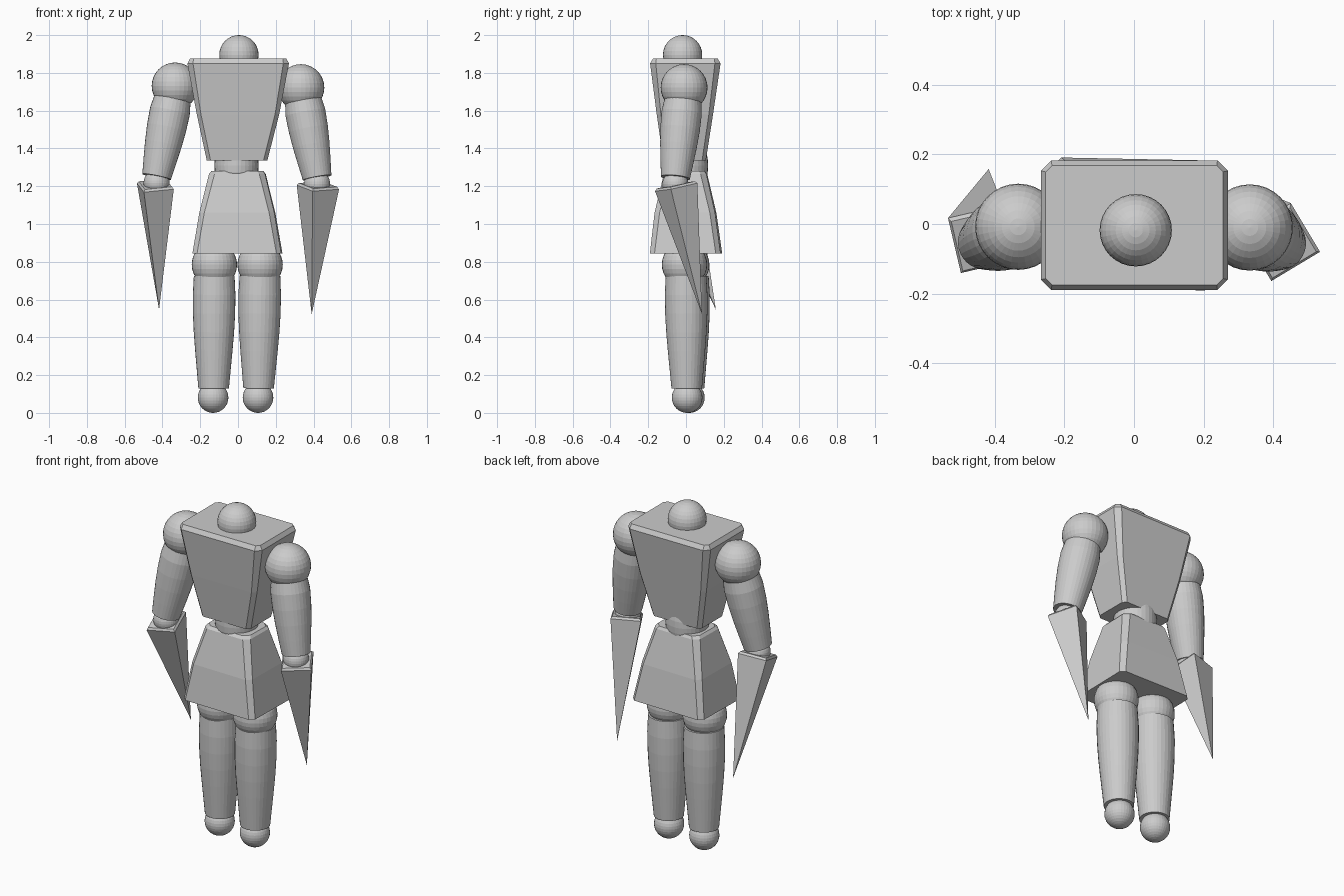
import bpy, bmesh
from math import cos, sin, pi
from mathutils import Vector, Matrix

cube = bpy.data.objects.get("Cube")
if cube:
    bpy.data.objects.remove(cube, do_unlink=True)

grey = bpy.data.materials.new("plain grey")
grey.use_nodes = True
COLOUR = (0.6, 0.6, 0.6, 1)
grey.diffuse_color = COLOUR
grey.node_tree.nodes["Principled BSDF"].inputs["Base Color"].default_value = COLOUR


def finish(name, bm):
    bmesh.ops.recalc_face_normals(bm, faces=bm.faces)
    mesh = bpy.data.meshes.new(name)
    bm.to_mesh(mesh)
    bm.free()
    mesh.materials.append(grey)
    obj = bpy.data.objects.new(name, mesh)
    bpy.context.collection.objects.link(obj)
    return obj


def ball(name, centre, radius):
    bm = bmesh.new()
    bmesh.ops.create_uvsphere(bm, u_segments=32, v_segments=16, radius=radius,
                              matrix=Matrix.Translation(centre))
    return finish(name, bm)


def loft(name, rings):
    """Skin a closed solid through rings of equal point count."""
    bm = bmesh.new()
    loops = [[bm.verts.new(p) for p in ring] for ring in rings]
    n = len(loops[0])
    for a, b in zip(loops, loops[1:]):
        for i in range(n):
            j = (i + 1) % n
            bm.faces.new((a[i], a[j], b[j], b[i]))
    bm.faces.new(loops[0][::-1])
    bm.faces.new(loops[-1])
    return finish(name, bm)


def chamfered(z, x0, x1, y0, y1, c):
    """Rectangle with cut corners at height z."""
    return [(x0 + c, y0, z), (x1 - c, y0, z), (x1, y0 + c, z), (x1, y1 - c, z),
            (x1 - c, y1, z), (x0 + c, y1, z), (x0, y1 - c, z), (x0, y0 + c, z)]


def limb(name, top, bottom, radii, sides=32):
    """Tapered round limb; radii are spread evenly from top to bottom."""
    top, bottom = Vector(top), Vector(bottom)
    turn = (top - bottom).to_track_quat('Z', 'Y')
    rings = []
    for k, r in enumerate(radii):
        centre = top.lerp(bottom, k / (len(radii) - 1))
        rings.append([centre + turn @ Vector((r * cos(2 * pi * i / sides),
                                              r * sin(2 * pi * i / sides), 0))
                      for i in range(sides)])
    return loft(name, rings)


def blade_hand(name, corner, edge, centre_z, tip):
    """Square-topped spike: flat bevelled top narrowing to a point."""
    a = Vector((edge[0], edge[1], 0))
    b = Vector((-edge[1], edge[0], 0))
    first = Vector((corner[0], corner[1], 0))
    centre = first + (a + b) / 2 + Vector((0, 0, centre_z))
    tip = Vector(tip)
    axis = (centre - tip).normalized()
    square = []
    for p in (first, first + a, first + a + b, first + b):
        flat = p - Vector((centre.x, centre.y, 0))
        rise = -(axis.x * flat.x + axis.y * flat.y) / axis.z
        square.append(centre + flat + Vector((0, 0, rise)))
    bm = bmesh.new()
    inner = [bm.verts.new(p.lerp(centre, 0.1) + axis * 0.012) for p in square]
    rim = [bm.verts.new(p) for p in square]
    point = bm.verts.new(tip)
    bm.faces.new(inner)
    for i in range(4):
        j = (i + 1) % 4
        bm.faces.new((inner[i], inner[j], rim[j], rim[i]))
        bm.faces.new((rim[i], rim[j], point))
    return finish(name, bm)


# Head, torso, waist and skirt
ball("head", (0.005, -0.018, 1.896), 0.104)
loft("torso", [chamfered(1.335, -0.165, 0.155, -0.12, 0.105, 0.02),
               chamfered(1.58, -0.218, 0.218, -0.155, 0.143, 0.022),
               chamfered(1.85, -0.268, 0.27, -0.19, 0.183, 0.03),
               chamfered(1.875, -0.254, 0.256, -0.175, 0.168, 0.018)])
limb("waist", (-0.008, 0, 1.38), (-0.008, 0, 1.24), (0.108, 0.115, 0.117, 0.115, 0.108))
skirt = loft("skirt", [chamfered(0.845, -0.238, 0.232, -0.187, 0.187, 0.025),
                       chamfered(1.06, -0.202, 0.195, -0.163, 0.157, 0.027),
                       chamfered(1.265, -0.152, 0.145, -0.115, 0.11, 0.03),
                       chamfered(1.28, -0.14, 0.133, -0.1, 0.1, 0.03)])
skirt.rotation_euler.z = -0.02

# Legs: hip ball, tapered leg, foot ball
LEG = (0.108, 0.113, 0.112, 0.107, 0.099, 0.09, 0.081)
for side, hip, foot, y in (("left", 0.117, 0.106, 0.0), ("right", -0.125, -0.132, 0.012)):
    ball(side + "_hip", (hip, y - 0.008, 0.785), 0.12)
    limb(side + "_leg", (hip - 0.001, y, 0.725), (foot + 0.003, y + 0.004, 0.13), LEG)
    ball(side + "_foot", (foot, y + 0.006, 0.081), 0.081)

# Arms: shoulder ball, tapered arm, wrist ball
ARM = (0.095, 0.107, 0.105, 0.098, 0.088, 0.077)
for side, shoulder, wrist in (
        ("left", (0.333, -0.01, 1.722), (0.419, -0.056, 1.245)),
        ("right", (-0.333, -0.008, 1.731), (-0.431, -0.054, 1.25))):
    ball(side + "_shoulder", shoulder, 0.124)
    start = Vector(shoulder).lerp(Vector(wrist), 0.1)
    limb(side + "_arm", start, wrist, ARM)
    ball(side + "_wrist", Vector(wrist) + Vector((0.0, 0.0, -0.033)), 0.069)

# Spike hands
blade_hand("left_hand", (0.395, -0.164), (0.14, 0.084), 1.195, (0.39, 0.085, 0.522))
blade_hand("right_hand", (-0.498, -0.141), (0.158, 0.037), 1.2, (-0.418, 0.158, 0.547))
